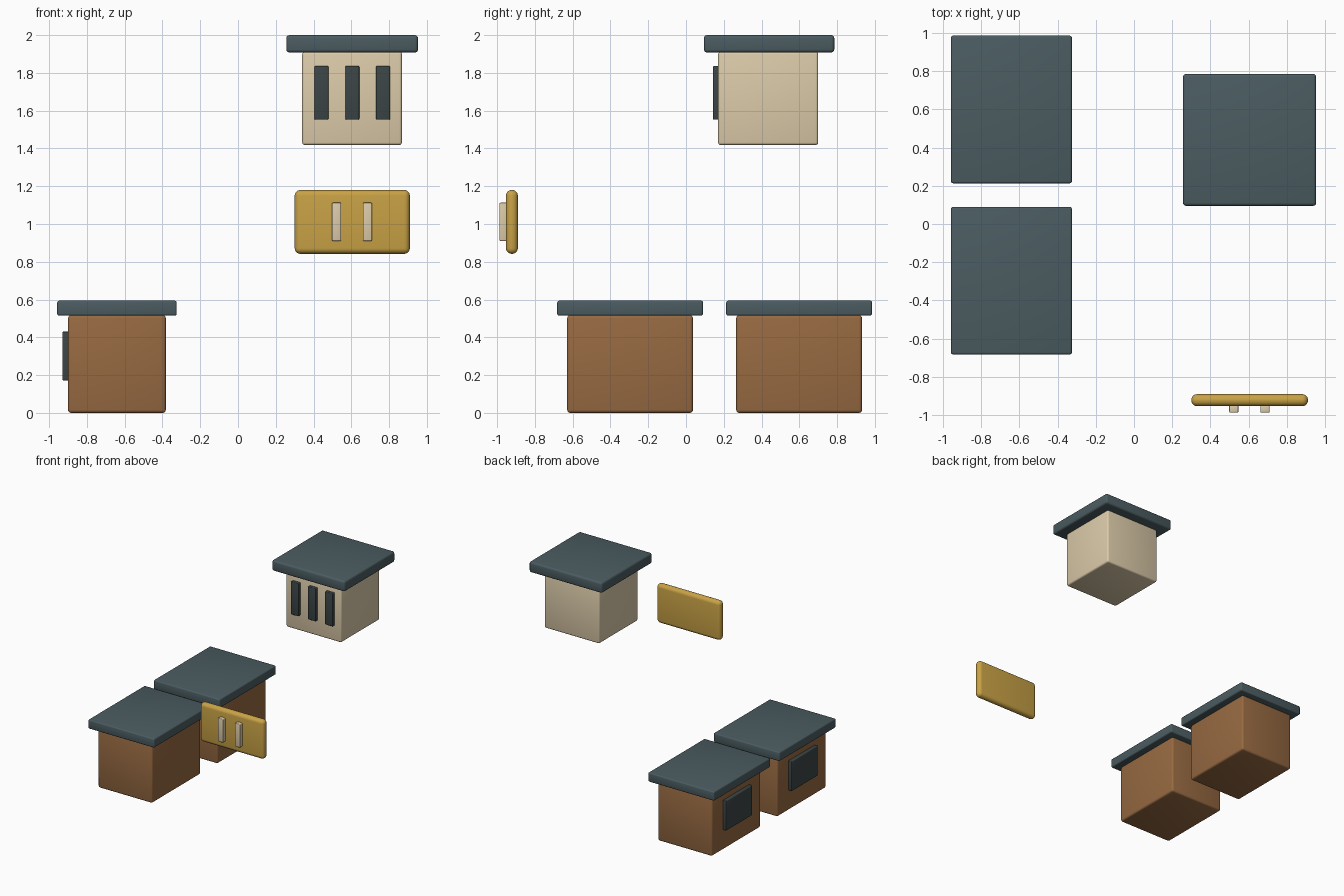
import bpy

if "Cube" in bpy.data.objects:
    bpy.data.objects.remove(bpy.data.objects["Cube"])


def material(name, rgb):
    m = bpy.data.materials.new(name)
    m.diffuse_color = (*rgb, 1)
    m.use_nodes = True
    m.node_tree.nodes["Principled BSDF"].inputs["Base Color"].default_value = m.diffuse_color
    return m


SLATE = material("slate", (0.07, 0.107, 0.12))
WOOD = material("brown_wood", (0.31, 0.144, 0.054))
CREAM = material("cream", (0.72, 0.60, 0.40))
GOLD = material("gold", (0.58, 0.36, 0.06))
DARK = material("dark_panel", (0.045, 0.06, 0.062))


def block(name, x, y, z, mat, bevel, segments=3):
    """Rounded box from (min, max) ranges."""
    bpy.ops.mesh.primitive_cube_add(size=1, location=[sum(r) / 2 for r in (x, y, z)])
    ob = bpy.context.object
    ob.name = name
    ob.scale = [r[1] - r[0] for r in (x, y, z)]
    bpy.ops.object.transform_apply(location=False, rotation=False, scale=True)
    ob.data.materials.append(mat)
    mod = ob.modifiers.new("rounded_edges", "BEVEL")
    mod.width = bevel
    mod.segments = segments
    bpy.ops.object.modifier_apply(modifier=mod.name)
    bpy.ops.object.shade_smooth_by_angle()
    return ob


# Two low wooden cabins with a flat roof and a side window
for label, cy in (("front", -0.296), ("back", 0.599)):
    block(f"{label}_cabin_body", (-0.90, -0.382), (cy - 0.333, cy + 0.333),
          (0, 0.517), WOOD, 0.016)
    block(f"{label}_cabin_roof", (-0.957, -0.325), (cy - 0.386, cy + 0.386),
          (0.515, 0.594), SLATE, 0.01)
    block(f"{label}_cabin_window", (-0.93, -0.895), (cy - 0.18, cy + 0.18),
          (0.172, 0.43), DARK, 0.006)

# Raised cream cabin with an overhanging roof and three front slats
block("upper_cabin_body", (0.34, 0.868), (0.17, 0.70), (1.418, 1.912), CREAM, 0.014)
block("upper_cabin_roof", (0.256, 0.953), (0.095, 0.785), (1.908, 2.0), SLATE, 0.016)
for i in range(3):
    cx = 0.442 + i * 0.163
    block(f"upper_cabin_slat_{i + 1}", (cx - 0.037, cx + 0.037), (0.143, 0.178),
          (1.552, 1.837), DARK, 0.006)

# Floating sign board with two upright bars
block("sign_board", (0.30, 0.91), (-0.953, -0.89), (0.842, 1.18), GOLD, 0.03, 5)
for i, cx in enumerate((0.522, 0.685)):
    block(f"sign_bar_{i + 1}", (cx - 0.024, cx + 0.024), (-0.987, -0.948),
          (0.91, 1.113), CREAM, 0.006)
